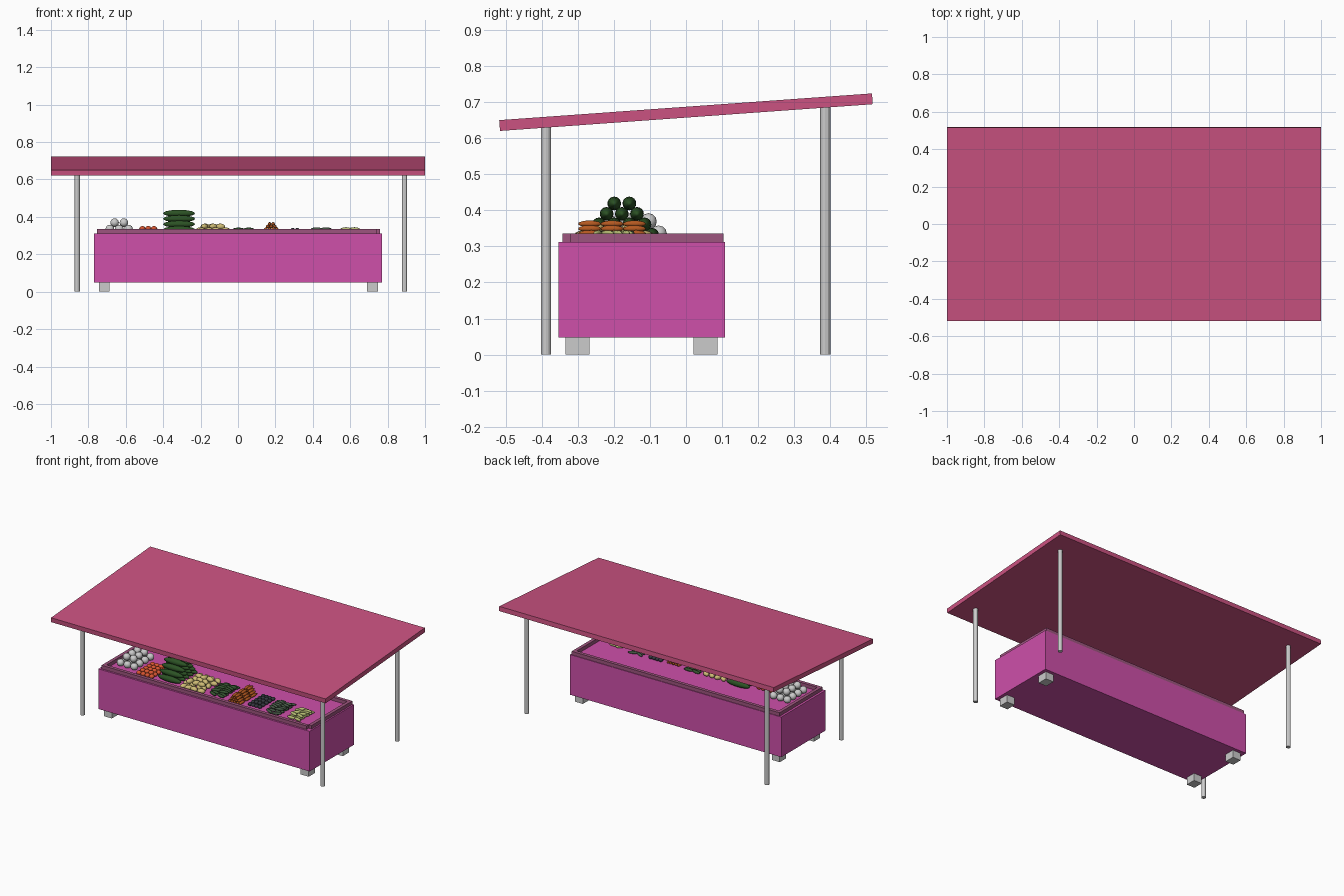
import bpy, bmesh, math, random
from mathutils import Matrix, Vector, Euler

if "Cube" in bpy.data.objects:
    bpy.data.objects.remove(bpy.data.objects["Cube"])

random.seed(4)


def material(name, rgb):
    m = bpy.data.materials.new(name)
    m.diffuse_color = (*rgb, 1)
    m.use_nodes = True
    m.node_tree.nodes["Principled BSDF"].inputs["Base Color"].default_value = m.diffuse_color
    return m


def finish(name, bm, mat=None, smooth=False):
    me = bpy.data.meshes.new(name)
    bm.to_mesh(me)
    bm.free()
    for p in me.polygons:
        p.use_smooth = smooth
    ob = bpy.data.objects.new(name, me)
    bpy.context.collection.objects.link(ob)
    if mat:
        me.materials.append(mat)
    return ob


def box(name, lo, hi, mat=None):
    lo, hi = Vector(lo), Vector(hi)
    bm = bmesh.new()
    bmesh.ops.create_cube(bm, size=1, matrix=Matrix.Translation((lo + hi) / 2)
                          @ Matrix.Diagonal((*(hi - lo), 1)))
    return finish(name, bm, mat)


def pile(name, mat, centres, radii, turn=0.0, seg=12):
    """Heap of ellipsoids, each turned randomly about z by up to turn."""
    bm = bmesh.new()
    for c in centres:
        rot = Euler((0, 0, random.uniform(-turn, turn))).to_matrix().to_4x4()
        bmesh.ops.create_uvsphere(
            bm, u_segments=seg, v_segments=seg * 2 // 3, radius=1,
            matrix=Matrix.Translation(c) @ rot @ Matrix.Diagonal((*radii, 1))
            @ Matrix.Rotation(math.pi / 2, 4, 'Y'))
    return finish(name, bm, mat, True)


def heap(cx, cy, layers, step, z, dz):
    """Centres of stacked grids; layers is a list of (columns, rows)."""
    return [(cx + (i - (nx - 1) / 2) * step[0], cy + (j - (ny - 1) / 2) * step[1], z + k * dz)
            for k, (nx, ny) in enumerate(layers) for i in range(nx) for j in range(ny)]


pink = material("roof_pink", (0.60, 0.085, 0.22))
magenta = material("stall_magenta", (0.62, 0.08, 0.40))
mauve = material("rim_mauve", (0.34, 0.09, 0.21))

# Sloping roof
roof = box("roof", (-1, -0.518, -0.015), (1, 0.518, 0.015), pink)
roof.location.z = 0.672
roof.rotation_euler.x = math.radians(4.1)

# Roof posts
for side, x in (("left", -0.86), ("right", 0.89)):
    for end, y, top in (("front", -0.388, 0.632), ("back", 0.386, 0.69)):
        bm = bmesh.new()
        bmesh.ops.create_cone(bm, cap_ends=True, segments=12, radius1=0.014, radius2=0.014,
                              depth=top, matrix=Matrix.Translation((x, y, top / 2)))
        finish(f"{end}_{side}_post", bm)

# Counter body, feet and rim boards
box("counter", (-0.77, -0.354, 0.048), (0.77, 0.108, 0.312), magenta)
for side, x in (("left", -0.715), ("right", 0.72)):
    for end, y in (("front", -0.301), ("back", 0.054)):
        box(f"{end}_{side}_foot", (x - 0.029, y - 0.033, 0), (x + 0.029, y + 0.033, 0.05))
box("front_rim", (-0.755, -0.342, 0.311), (0.74, -0.32, 0.335), mauve)
box("back_rim", (-0.755, 0.082, 0.311), (0.74, 0.104, 0.335), mauve)
box("left_rim", (-0.755, -0.32, 0.311), (-0.733, 0.082, 0.335), mauve)
box("right_rim", (0.738, -0.32, 0.311), (0.76, 0.104, 0.335), mauve)

# Round grey produce
pile("pale_cabbages", None, heap(-0.635, -0.16, [(3, 4), (2, 3)], (0.05, 0.056), 0.335, 0.034),
     (0.023, 0.023, 0.023))

# Tomatoes
pile("tomatoes", material("tomato_red", (0.68, 0.09, 0.03)),
     heap(-0.48, -0.21, [(4, 5), (3, 4)], (0.031, 0.034), 0.324, 0.014), (0.016, 0.016, 0.013))

# Stack of long ribbed marrows: alternate ring vertices pulled in to form ribs
marrows = pile("marrows", material("marrow_green", (0.025, 0.085, 0.018)),
               heap(-0.315, -0.178, [(1, n) for n in (5, 4, 3, 2)], (1, 0.042), 0.332, 0.029),
               (0.085, 0.019, 0.019), seg=16)

# Potatoes
pts = [(x + random.uniform(-.006, .006), y, z) for x, y, z in
       heap(-0.135, -0.2, [(4, 5), (3, 3)], (0.042, 0.044), 0.328, 0.02)]
pile("potatoes", material("potato_yellow", (0.62, 0.50, 0.18)), pts, (0.025, 0.017, 0.016), 1.2)

# Small cucumbers
pile("cucumbers", material("cucumber_green", (0.035, 0.09, 0.03)),
     heap(0.03, -0.185, [(2, 8), (2, 5)], (0.055, 0.022), 0.321, 0.012),
     (0.032, 0.010, 0.010), 0.4, 9)

# Carrots lying front to back in three bundles
pile("carrots", material("carrot_orange", (0.46, 0.10, 0.015)),
     heap(0.178, -0.205, [(5, 3), (4, 3), (3, 3), (2, 3)], (0.019, 0.062), 0.322, 0.0135),
     (0.0095, 0.033, 0.0095), 0, 9)

# Dark plums
pile("plums", material("plum_dark", (0.035, 0.04, 0.05)),
     heap(0.305, -0.19, [(4, 5), (2, 3)], (0.024, 0.034), 0.323, 0.006),
     (0.013, 0.015, 0.012), 0.5, 9)

# Green beans
pile("beans", material("bean_green", (0.06, 0.10, 0.06)),
     heap(0.445, -0.195, [(2, 8), (2, 5)], (0.05, 0.022), 0.32, 0.015),
     (0.032, 0.009, 0.009), 0.5, 9)

# Pale yellow-green pods
pile("pale_pods", material("pod_yellow", (0.46, 0.50, 0.17)),
     heap(0.60, -0.205, [(2, 6), (2, 4)], (0.045, 0.026), 0.321, 0.014),
     (0.03, 0.010, 0.010), 0.8, 9)
